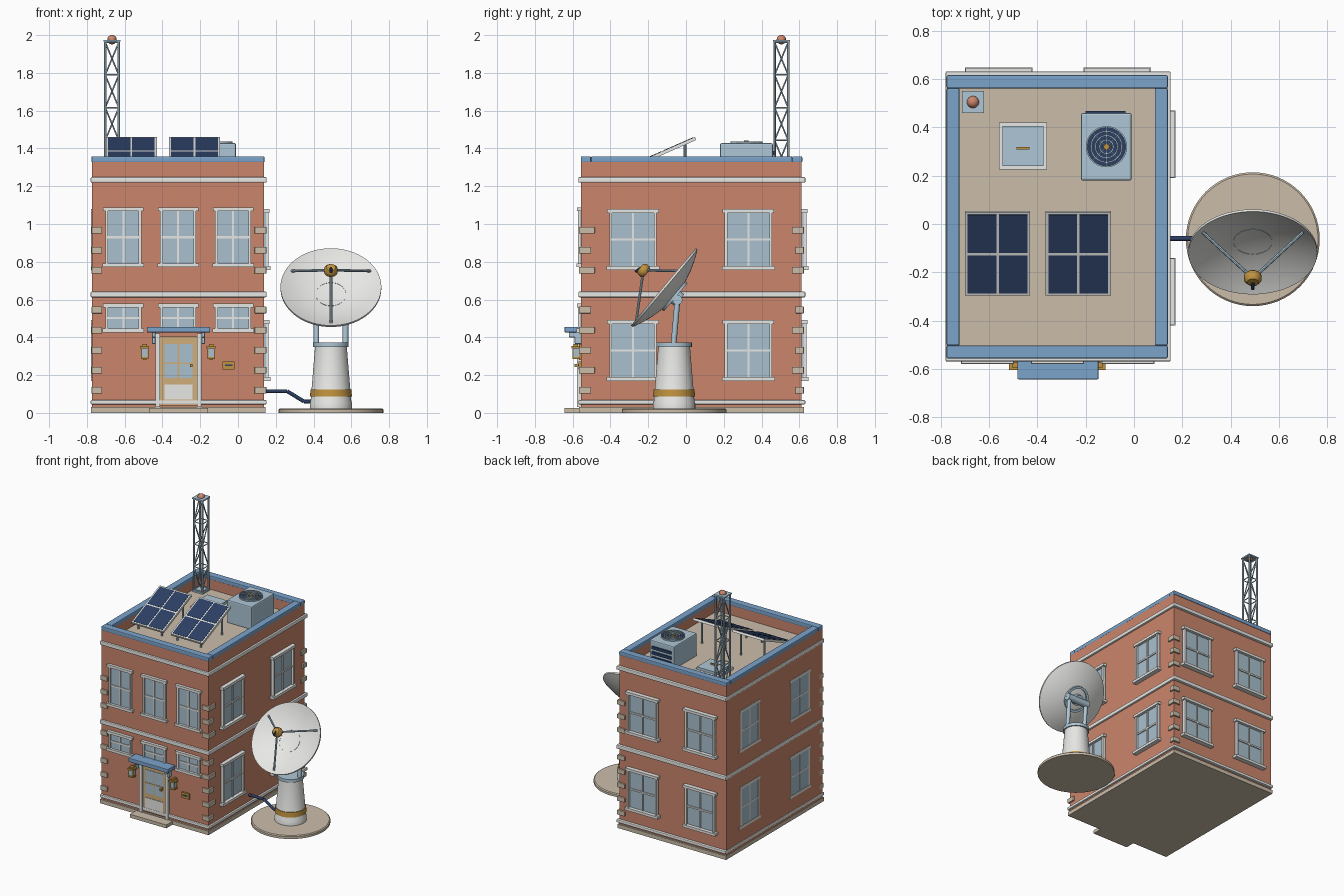
import bpy, bmesh, math
from mathutils import Matrix, Vector

cube = bpy.data.objects.get("Cube")
if cube:
    bpy.data.objects.remove(cube, do_unlink=True)


def material(name, r, g, b):
    m = bpy.data.materials.new(name)
    m.use_nodes = True
    m.diffuse_color = (r, g, b, 1)
    m.node_tree.nodes["Principled BSDF"].inputs["Base Color"].default_value = (r, g, b, 1)
    return m


BRICK = material("terracotta brick", 0.60, 0.24, 0.15)
BLUE = material("trim blue", 0.20, 0.37, 0.60)
PALE = material("pale blue metal", 0.42, 0.57, 0.67)
GLASS = material("window glass", 0.40, 0.53, 0.62)
STONE = material("beige stone", 0.60, 0.51, 0.40)
WHITE = material("off white", 0.80, 0.80, 0.78)
GOLD = material("brass", 0.53, 0.29, 0.05)
NAVY = material("navy", 0.025, 0.05, 0.13)
TAN = material("door tan", 0.62, 0.42, 0.20)


def finish(name, bm, mats, matrix=None, bevel=0, smooth=False):
    bmesh.ops.recalc_face_normals(bm, faces=bm.faces)
    me = bpy.data.meshes.new(name)
    bm.to_mesh(me)
    bm.free()
    for m in mats:
        me.materials.append(m)
    ob = bpy.data.objects.new(name, me)
    bpy.context.collection.objects.link(ob)
    ob.matrix_world = matrix or Matrix()
    if bevel:
        mod = ob.modifiers.new("soft edges", "BEVEL")
        mod.width, mod.segments = bevel, 2
    if smooth:
        bpy.ops.object.select_all(action="DESELECT")
        ob.select_set(True)
        bpy.context.view_layer.objects.active = ob
        bpy.ops.object.shade_smooth_by_angle(angle=math.radians(40))
    return ob


def boxes(name, parts, matrix=None, bevel=0):
    """parts: (material, x range, y range, z range)"""
    bm, mats = bmesh.new(), []
    for mat, *spans in parts:
        if mat not in mats:
            mats.append(mat)
        mid = [(a + b) / 2 for a, b in spans]
        size = [abs(b - a) for a, b in spans]
        old = set(bm.faces)
        bmesh.ops.create_cube(bm, size=1, matrix=Matrix.Translation(mid) @ Matrix.Diagonal((*size, 1)))
        for f in set(bm.faces) - old:
            f.material_index = mats.index(mat)
    return finish(name, bm, mats, matrix, bevel)


def rods(name, segments, radius, mat, sides=8, matrix=None):
    bm = bmesh.new()
    for a, b in segments:
        a, b = Vector(a), Vector(b)
        turn = (b - a).to_track_quat("Z", "Y").to_matrix().to_4x4()
        bmesh.ops.create_cone(bm, cap_ends=True, segments=sides, radius1=radius, radius2=radius,
                              depth=(b - a).length, matrix=Matrix.Translation((a + b) / 2) @ turn)
    return finish(name, bm, [mat], matrix, smooth=sides > 6)


def lathe(name, profile, mat, matrix=None, sides=48):
    bm = bmesh.new()
    vs = [bm.verts.new((r, 0, z)) for r, z in profile]
    es = [bm.edges.new(p) for p in zip(vs, vs[1:])]
    bmesh.ops.spin(bm, geom=vs + es, cent=(0, 0, 0), axis=(0, 0, 1), angle=math.tau, steps=sides)
    bmesh.ops.remove_doubles(bm, verts=bm.verts, dist=0.0001)
    return finish(name, bm, [mat], matrix, smooth=True)


def around(x0, x1, y0, y1, z, mat, w):
    """Four runs forming a rectangular ring of width w"""
    return [(mat, (x0, x1), (y0, y0 + w), z), (mat, (x0, x1), (y1 - w, y1), z),
            (mat, (x0, x0 + w), (y0 + w, y1 - w), z), (mat, (x1 - w, x1), (y0 + w, y1 - w), z)]


# Building shell
X0, X1, Y0, Y1, ROOF = -0.774, 0.138, -0.555, 0.612, 1.25
boxes("walls", [(BRICK, (X0, X1), (Y0, Y1), (0.01, ROOF))])
boxes("roof_deck", [(STONE, (X0 + .02, X1 - .02), (Y0 + .02, Y1 - .02), (ROOF, ROOF + .004))])
boxes("parapet", around(X0, X1, Y0, Y1, (ROOF, 1.33), BRICK, .05))
boxes("parapet_cap", around(X0 - .002, X1 + .002, Y0 - .002, Y1 + .004, (1.326, 1.358), BLUE, .054), bevel=.006)
boxes("plinth", [(STONE, (X0 - .004, X1 + .008), (Y0 - .012, Y1 + .012), (0, .03))])
for i, (za, zb) in enumerate([(.045, .068), (.612, .642), (1.219, 1.248)]):
    boxes(f"band_course_{i + 1}", [(WHITE, (X0 - .006, X1 + .014), (Y0 - .015, Y1 + .02), (za, zb))], bevel=.006)

# Corner blocks
blocks = []
for k, z in enumerate([.12, .226, .332, .438, .545, .755, .861, .967]):
    zs, w = (z - .018, z + .018), .052 + .02 * (k % 2)
    blocks += [(STONE, (X0 - .001, X0 + .055), (Y0 - .012, Y0 + .04), zs),
               (STONE, (X1 - .05, X1 + .012), (Y0 - .012, Y0 + w), zs),
               (STONE, (X1 - .05, X1 + .012), (Y1 - w + .02, Y1 + .012), zs)]
boxes("corner_blocks", blocks, bevel=.003)


# Windows: local x along the wall, local -y outward
def window(name, at, turn, w, h, out):
    hw, hh, f = w / 2, h / 2, .014
    parts = [(GLASS, (-hw, hw), (-.3 * out, .01), (-hh, hh)),
             (WHITE, (-.005, .005), (-.55 * out, 0), (-hh, hh)),
             (WHITE, (-hw, hw), (-.55 * out, 0), (-.006, .006)),
             (WHITE, (-hw - .012, hw + .012), (-out, .01), (hh - f, hh + .006)),
             (WHITE, (-hw - .015, hw + .015), (-1.15 * out, .01), (-hh - .006, -hh + f))]
    for s in (-1, 1):
        parts.append((WHITE, (s * hw, s * (hw - f)), (-.8 * out, .01), (-hh, hh)))
    boxes(name, parts, Matrix.Translation(at) @ Matrix.Rotation(math.radians(turn), 4, "Z"))


for i, x in enumerate([-.607, -.317, -.026]):
    window(f"front_upper_window_{i + 1}", (x, Y0, .93), 0, .19, .305, .022)
    window(f"front_lower_window_{i + 1}", (x, Y0, .502), 0, .19, .14, .022)
for floor, z in (("lower", .33), ("upper", .918)):
    for i, (y, x) in enumerate([(-.28, -.56), (.33, -.07)]):
        window(f"left_{floor}_window_{i + 1}", (X1, y, z), 90, .25, .31, .03)
        window(f"right_{floor}_window_{i + 1}", (X0, y, z), -90, .23, .31, .004)
        window(f"back_{floor}_window_{i + 1}", (x, Y1, z), 180, .25, .31, .032)

# Entrance
D = Matrix.Translation((-.315, Y0, 0))
door = [(TAN, (-.098, .098), (-.012, 0), (.04, .405)),
        (GLASS, (-.075, .075), (-.015, 0), (.185, .365)),
        (TAN, (-.004, .004), (-.018, 0), (.185, .365)),
        (TAN, (-.075, .075), (-.018, 0), (.26, .268)),
        (WHITE, (-.075, .075), (-.016, 0), (.07, .15)),
        (GOLD, (.06, .074), (-.035, 0), (.242, .258))]
canopy = [(BLUE, (-.168, .168), (-.088, 0), (.426, .456))]
for s in (-1, 1):
    door += [(WHITE, (s * .098, s * .122), (-.022, 0), (.03, .42))]
    canopy += [(PALE, (s * .122, s * .14), (-.035, 0), (.365, .426)),
               (PALE, (s * .122, s * .14), (-.065, 0), (.4, .426))]
boxes("door", door, D)
boxes("door_canopy", canopy, D, bevel=.004)
boxes("door_step", [(STONE, (-.155, .155), (-.088, 0), (0, .026))], D)
for side, x in (("right", -.494), ("left", -.142)):
    boxes(f"{side}_lantern", [
        (GOLD, (-.01, .01), (-.012, 0), (.28, .365)),
        (GOLD, (-.024, .024), (-.05, -.006), (.342, .354)),
        (GOLD, (-.012, .012), (-.04, -.016), (.354, .364)),
        (GLASS, (-.015, .015), (-.042, -.012), (.296, .342)),
        (GOLD, (-.02, .02), (-.046, -.008), (.286, .297)),
        *[(GOLD, (s * .014, s * .02), (-.046, -.04), (.29, .345)) for s in (-1, 1)],
    ], Matrix.Translation((x, Y0, 0)))
boxes("wall_plaque", [(GOLD, (-.082, -.018), (Y0 - .014, Y0), (.23, .272)),
                      (NAVY, (-.07, -.03), (Y0 - .017, Y0), (.247, .256))])

# Lattice mast
h, M = .036, Matrix.Translation((-.667, .505, 0))
corners = [(-h, -h), (h, -h), (h, h), (-h, h)]
levels = [1.27 + .173 * i for i in range(5)]
legs = [((x, y, ROOF), (x, y, 1.97)) for x, y in corners]
braces = []
for i, z in enumerate(levels):
    for k in range(4):
        a, b = corners[k], corners[(k + 1) % 4]
        braces.append(((*a, z), (*b, z)))
        if i < 4:
            a, b = (a, b) if (i + k) % 2 else (b, a)
            braces.append(((*a, z), (*b, levels[i + 1])))
rods("mast_legs", legs, .007, PALE, 6, M)
rods("mast_braces", braces, .004, PALE, 6, M)
boxes("mast_plates", [(PALE, (-.045, .045), (-.045, .045), z) for z in ((ROOF, 1.265), (1.965, 1.975))], M)
arc = [math.radians(a) for a in range(-90, 91, 15)]
lathe("mast_beacon", [(.025 * math.cos(a), .025 * math.sin(a)) for a in arc], BRICK,
      M @ Matrix.Translation((0, 0, 1.976)), 24)

# Roof hatch
boxes("roof_hatch", [(WHITE, (-.56, -.36), (.225, .42), (ROOF, 1.275)),
                     (PALE, (-.545, -.375), (.24, .405), (1.275, 1.295)),
                     (GOLD, (-.487, -.433), (.308, .318), (1.295, 1.306))])

# Air conditioner with fan grille and rear louvres
boxes("air_conditioner", [(PALE, (-.22, -.01), (.18, .46), (ROOF, 1.428))], bevel=.008)
boxes("air_conditioner_louvres",
      [(NAVY, (-.2, -.035), (.455, .468), (z, z + .022)) for z in (1.285, 1.325, 1.365)])
F = Matrix.Translation((-.114, .32, 1.426))
lathe("fan_disc", [(0, .004), (.08, .004), (.08, 0)], NAVY, F)
for i, r in enumerate([.028, .046, .064, .082]):
    lathe(f"fan_ring_{i + 1}", [(r - .003, 0), (r - .003, .012), (r + .003, .012), (r + .003, 0)], PALE, F)
spokes = [k * math.tau / 8 for k in range(8)]
rods("fan_spokes", [((0, 0, .009), (.082 * math.cos(a), .082 * math.sin(a), .009)) for a in spokes],
     .002, PALE, 6, F)
lathe("fan_hub", [(0, .015), (.012, .015), (.012, 0)], GOLD, F, 16)

# Solar panels
tilt = math.atan(.44)
for side, x in (("right", -.565), ("left", -.231)):
    cells = [(NAVY, (s * .005, s * .124), (.006 * t, .178 * t), (0, .006)) for s in (-1, 1) for t in (-1, 1)]
    boxes(f"{side}_solar_panel", [(WHITE, (-.135, .135), (-.188, .188), (-.014, .004))] + cells,
          Matrix.Translation((x, -.123, 1.382)) @ Matrix.Rotation(tilt, 4, "X"))
    rods(f"{side}_panel_posts", [((x + s * .1, y, ROOF), (x + s * .1, y, 1.373 + .44 * (y + .123)))
                                 for s in (-1, 1) for y in (-.005, -.26)], .007, PALE)

# Dish pad, pedestal and fork
P = Matrix.Translation((.492, -.063, 0))
lathe("dish_pad", [(0, 0), (.277, 0), (.277, .018), (.27, .024), (0, .024)], STONE, P, 64)
lathe("dish_pedestal", [(0, .02), (.112, .02), (.112, .05), (.108, .06), (.084, .35), (0, .35)], WHITE, P)
lathe("pedestal_band", [(.105, .087), (.111, .087), (.108, .125), (.1, .125)], GOLD, P)
lathe("pedestal_collar", [(0, .348), (.094, .348), (.094, .372), (0, .372)], PALE, P)
rods("dish_fork", [((s * .077, -.003, .36), (s * .077, .018, .6)) for s in (-1, 1)], .015, PALE, 12, P)
rods("dish_axle", [((-.095, .018, .598), (.095, .018, .598))], .026, PALE, 20, P)

# Dish bowl, facing forward and up
B = Matrix.Translation((.492, -.12, .667)) @ Matrix.Rotation(math.radians(50), 4, "X")
R, DEPTH = .267, .068
bowl = [(R * i / 12, DEPTH * ((i / 12) ** 2 - 1)) for i in range(13)]
lathe("dish_bowl", bowl + [(r, z - .012) for r, z in reversed(bowl)], WHITE, B, 64)
lathe("dish_rear_ring", [(.08, -.06), (.08, -.085), (.097, -.085), (.097, -.06)], PALE, B)
rods("dish_mount", [((0, 0, -.07), (0, 0, -.11))], .04, PALE, 20, B)
feet = [math.radians(a) for a in (30, 150, 270)]
rods("feed_struts", [((.24 * math.cos(a), .24 * math.sin(a), -.012), (0, 0, .138)) for a in feet],
     .007, PALE, 8, B)
lathe("feed_head", [(0, .112), (.025, .112), (.036, .125), (.036, .145), (.024, .16), (0, .16)], GOLD, B, 24)
rods("feed_horn", [((0, 0, .155), (0, -.035, .165))], .008, NAVY, 8, B)

# Cable conduit from wall to pedestal
path = [(.13, -.06, .115), (.26, -.06, .115), (.35, -.06, .06), (.41, -.06, .06)]
rods("cable_conduit", list(zip(path, path[1:])), .01, NAVY, 10)
